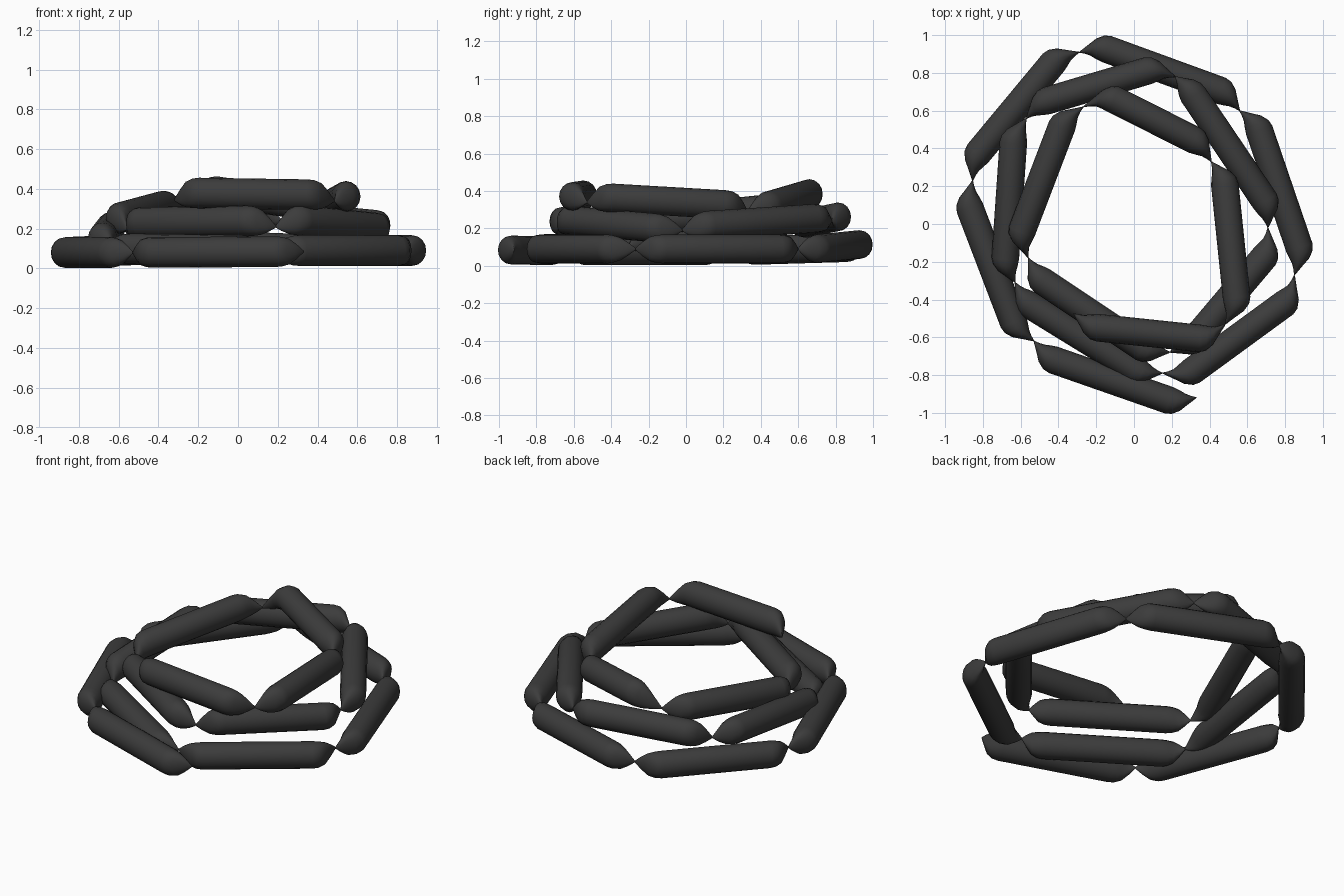
import bpy, bmesh, math
from mathutils import Vector

cube = bpy.data.objects.get("Cube")
if cube:
    bpy.data.objects.remove(cube, do_unlink=True)

# one dark rubbery colour
mat = bpy.data.materials.new("dark_grey")
mat.use_nodes = True
mat.diffuse_color = (0.045, 0.045, 0.045, 1)
mat.node_tree.nodes["Principled BSDF"].inputs["Base Color"].default_value = mat.diffuse_color

# pinched joints along the coil, from the loose bottom end to the top end
JOINTS = [
    (0.33, -0.92, 0.085), (-0.53, -0.62, 0.08), (-0.855, 0.23, 0.08), (-0.29, 0.91, 0.1),
    (0.56, 0.6, 0.09), (0.85, -0.27, 0.09), (0.15, -0.79, 0.09), (-0.63, -0.31, 0.1),
    (-0.57, 0.56, 0.19), (0.22, 0.78, 0.24), (0.71, -0.02, 0.19), (0.19, -0.68, 0.21),
    (-0.56, -0.18, 0.2), (-0.27, 0.62, 0.31), (0.41, 0.33, 0.29), (0.485, -0.53, 0.34),
    (-0.32, -0.475, 0.345),
]

# how far each link's body sits from its joints: (outward, upward) at start and end
OFFSETS = [
    ((0.06, 0), (0.06, 0)), ((0.065, 0), (0.065, 0)), ((0.07, 0), (0.07, 0)),
    ((0.065, 0.015), (0.065, 0)), ((0.065, 0), (0.07, 0)), ((0.09, 0), (0.085, 0)),
    ((0.06, 0), (0.06, 0)), ((0.06, 0.04), (0.06, 0.03)), ((0.06, 0.03), (0.07, 0.03)),
    ((0.03, 0.02), (0.06, 0.02)), ((0.08, 0.01), (0.06, 0.035)), ((0.06, 0.03), (0.06, 0.03)),
    ((0.08, 0.04), (0.07, 0.02)), ((0.1, 0.08), (0.07, 0.03)), ((0.06, 0.03), (0.07, 0.03)),
    ((0.085, 0.03), (0.065, 0.035)),
]

# end taper: distance from joint, half width, half height, share of offset
TAPER = [(0, 0.003, 0.005, 0), (0.03, 0.024, 0.038, 0.4), (0.06, 0.048, 0.064, 0.78),
         (0.095, 0.066, 0.074, 0.96), (0.13, 0.073, 0.077, 1)]
SIDES = 16


def make_link(name, a, b, start, end):
    """Sausage between two joints, bulging away from the middle of the coil."""
    a, b = Vector(a), Vector(b)
    axis = (b - a).normalized()
    length = (b - a).length
    out = Vector((-axis.y, axis.x, 0)).normalized()
    up = out.cross(axis) if out.cross(axis).z > 0 else axis.cross(out)
    sections = [(d, w, h, s, start) for d, w, h, s in TAPER]
    sections += [(length - d, w, h, s, end) for d, w, h, s in reversed(TAPER)]
    bm = bmesh.new()
    rings = []
    for d, w, h, share, (bulge, lift) in sections:
        centre = a + axis * d + (out * bulge + up * lift) * share
        ring = []
        for k in range(SIDES):
            t = math.tau * k / SIDES
            ring.append(bm.verts.new(centre + out * w * math.cos(t) + up * h * math.sin(t)))
        rings.append(ring)
    for r0, r1 in zip(rings, rings[1:]):
        for k in range(SIDES):
            n = (k + 1) % SIDES
            bm.faces.new((r0[k], r0[n], r1[n], r1[k]))
    bm.faces.new(rings[0])
    bm.faces.new(rings[-1])
    bmesh.ops.recalc_face_normals(bm, faces=bm.faces)
    mesh = bpy.data.meshes.new(name)
    bm.to_mesh(mesh)
    bm.free()
    mesh.materials.append(mat)
    obj = bpy.data.objects.new(name, mesh)
    bpy.context.collection.objects.link(obj)
    return obj


# one link between each pair of neighbouring joints
links = []
for a, b, (start, end) in zip(JOINTS, JOINTS[1:], OFFSETS):
    links.append(make_link(f"coil_link_{len(links) + 1}", a, b, start, end))

bpy.ops.object.select_all(action='DESELECT')
for obj in links:
    obj.select_set(True)
bpy.context.view_layer.objects.active = links[0]
bpy.ops.object.shade_smooth_by_angle(angle=math.radians(40))
